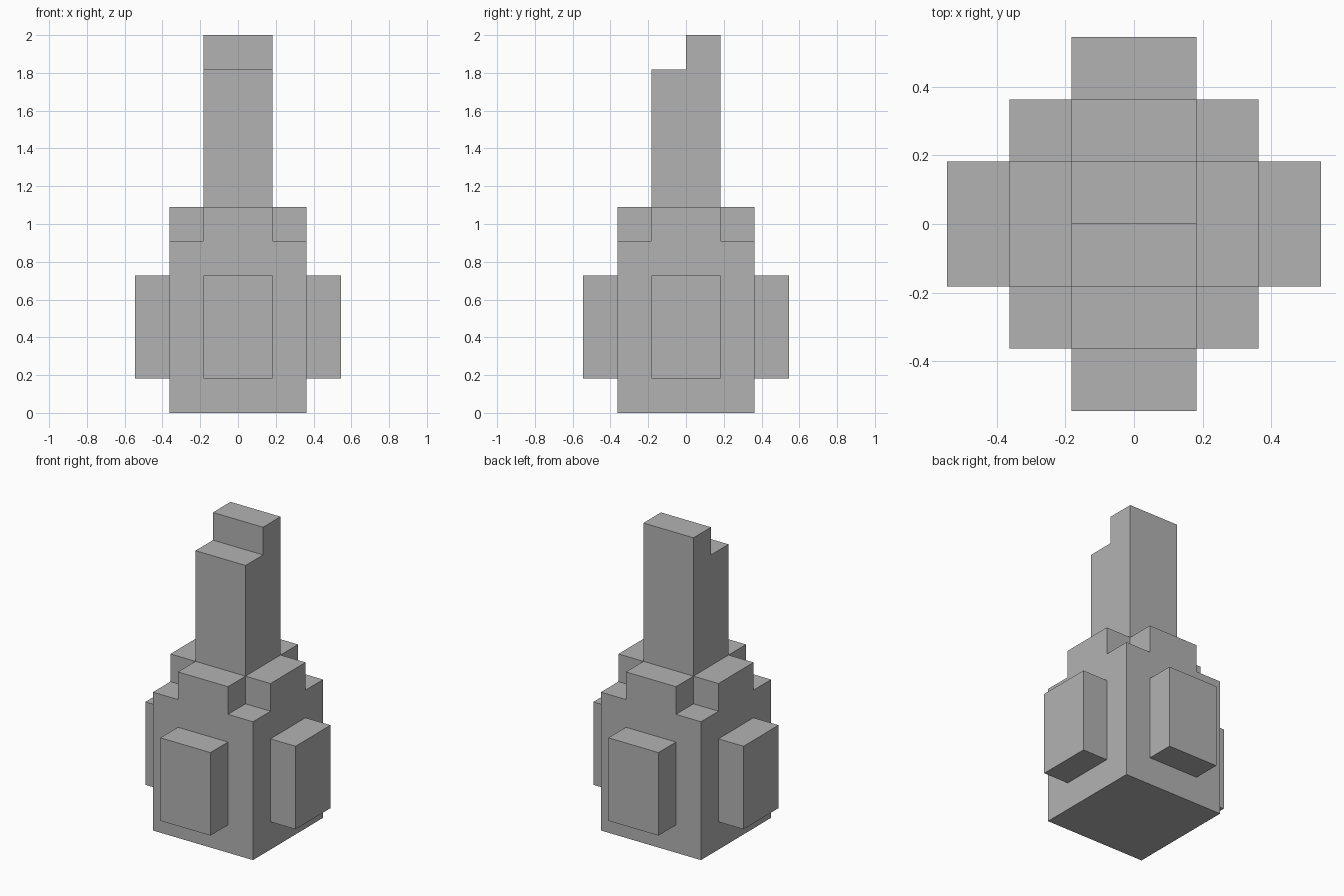
import bpy
import bmesh
from mathutils import Matrix, Vector
from math import radians

U = 2 / 11  # one grid step of the blocky design

cube = bpy.data.objects.get("Cube")
if cube:
    bpy.data.objects.remove(cube, do_unlink=True)

grey = bpy.data.materials.new("plain_grey")
grey.use_nodes = True
colour = (0.45, 0.45, 0.45, 1)
grey.diffuse_color = colour
grey.node_tree.nodes["Principled BSDF"].inputs["Base Color"].default_value = colour


def prism(name, outline, depth, turn=Matrix()):
    """Extrude a list of 3D outline points along depth, in grid steps."""
    bm = bmesh.new()
    face = bm.faces.new([bm.verts.new(p) for p in outline])
    grown = bmesh.ops.extrude_face_region(bm, geom=[face], use_keep_orig=True)
    moved = [g for g in grown["geom"] if isinstance(g, bmesh.types.BMVert)]
    bmesh.ops.translate(bm, verts=moved, vec=Vector(depth))
    bmesh.ops.recalc_face_normals(bm, faces=bm.faces)
    bm.transform(Matrix.Scale(U, 4) @ turn)
    mesh = bpy.data.meshes.new(name)
    bm.to_mesh(mesh)
    bm.free()
    mesh.materials.append(grey)
    obj = bpy.data.objects.new(name, mesh)
    bpy.context.collection.objects.link(obj)
    return obj


# Square main block
prism("body", [(-2, -2, 0), (2, -2, 0), (2, 2, 0), (-2, 2, 0)], (0, 0, 5))

# Cross-shaped shoulder with the four corners left open
arm = [Vector((2, -1, 5)), Vector((2, 1, 5)), Vector((1, 1, 5))]
cross = [Matrix.Rotation(radians(90 * i), 3, "Z") @ p for i in range(4) for p in arm]
prism("shoulder_cross", cross, (0, 0, 1))

# Tower with its front half one step lower
side = [(-1, 6), (1, 6), (1, 11), (0, 11), (0, 10), (-1, 10)]
prism("tower", [(-1, y, z) for y, z in side], (2, 0, 0))

# Raised panel on each of the four walls
panel = [(-1, -2, 1), (1, -2, 1), (1, -2, 4), (-1, -2, 4)]
for i, wall in enumerate(("front", "left", "back", "right")):
    prism(wall + "_panel", panel, (0, -1, 0), Matrix.Rotation(radians(90 * i), 4, "Z"))
